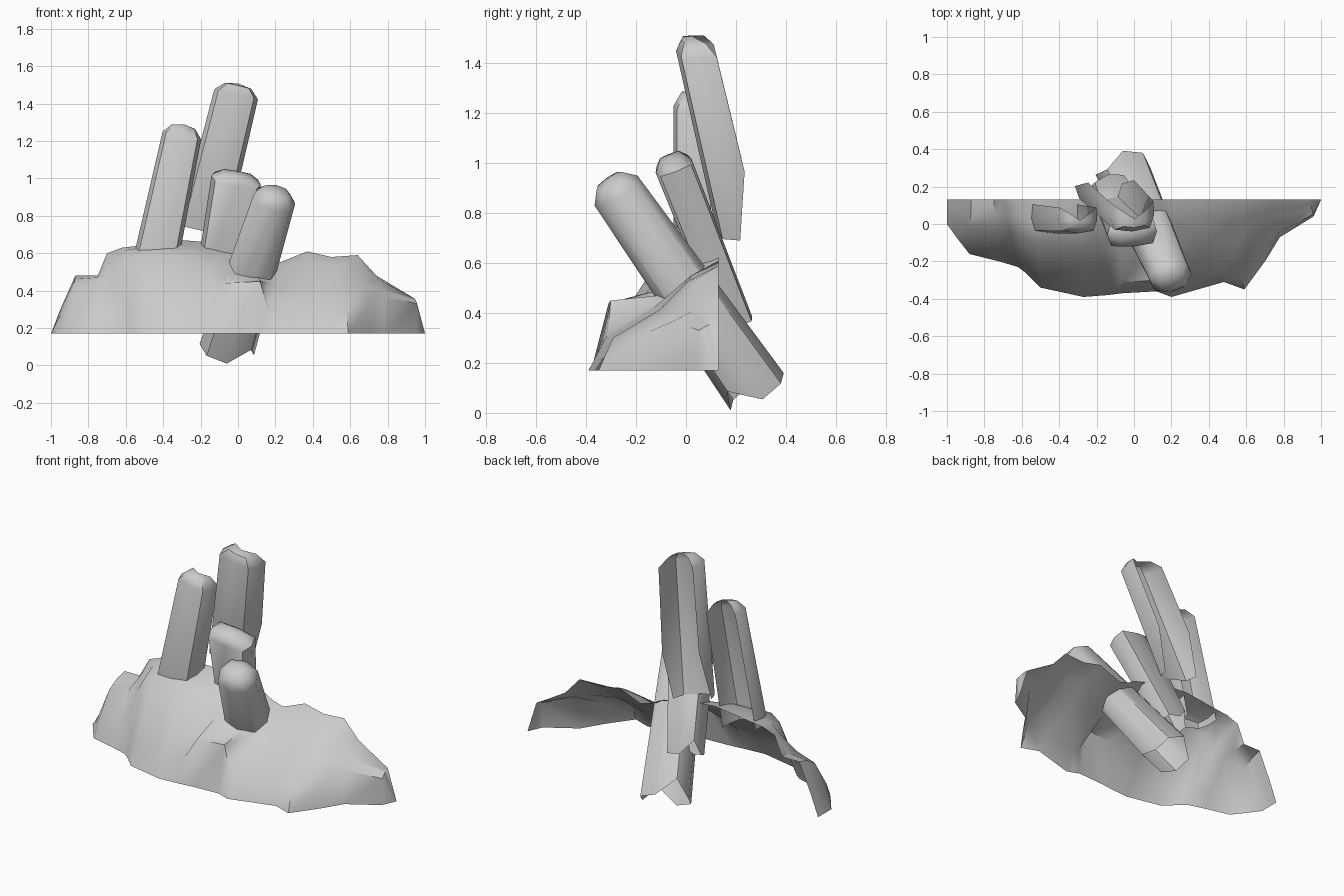
import bpy
import math
from mathutils import Vector

if "Cube" in bpy.data.objects:
    bpy.data.objects.remove(bpy.data.objects["Cube"], do_unlink=True)

# Single stone colour
stone = bpy.data.materials.new("stone_grey")
stone.use_nodes = True
stone.diffuse_color = (0.6, 0.6, 0.6, 1)
stone.node_tree.nodes["Principled BSDF"].inputs["Base Color"].default_value = stone.diffuse_color


def make_object(name, verts, faces, angle):
    mesh = bpy.data.meshes.new(name)
    mesh.from_pydata(verts, [], faces)
    mesh.validate()
    mesh.materials.append(stone)
    obj = bpy.data.objects.new(name, mesh)
    bpy.context.collection.objects.link(obj)
    bpy.ops.object.select_all(action="DESELECT")
    obj.select_set(True)
    bpy.context.view_layer.objects.active = obj
    bpy.ops.object.shade_smooth_by_angle(angle=math.radians(angle))
    return obj


def squared(value, power):
    return math.copysign(abs(value) ** power, value) if abs(value) > 0.001 else 0.0


def crystal(name, shoulder, foot, top_size, foot_size, cap, front_power, back_power,
            open_back=False, back_raise=0.0, notch=0.0, sides=8):
    """Leaning column with a blunt tip and a broken foot; an open back leaves a channel."""
    shoulder, foot = Vector(shoulder), Vector(foot)
    down = (foot - shoulder).normalized()
    side = Vector((1, 0, 0))
    side = (side - down * side.dot(down)).normalized()
    front = Vector((0, -1, 0)) if open_back else down.cross(side)
    rings = [
        (foot, foot_size, 1.0),
        (shoulder, top_size, 1.0),
        (shoulder - down * cap * 0.8, top_size, 0.6),
    ]
    verts = []
    for level, (centre, size, scale) in enumerate(rings):
        for i in range(sides):
            a = math.tau * i / sides
            power = back_power if math.sin(a) < -0.1 else front_power
            across = side * squared(math.cos(a), power) * size[0]
            point = centre + (across + front * squared(math.sin(a), power) * size[1]) * scale
            if level == 0:
                # Broken lower rim
                point -= down * (back_raise if math.sin(a) < -0.1 else 0.0)
                point -= down * (notch if i % 4 == 1 else 0.0)
            verts.append(point)
    verts.append(shoulder - down * cap)
    tip = len(verts) - 1
    faces = []
    for i in range(sides):
        if open_back and i in (sides - 3, sides - 2):
            continue
        j = (i + 1) % sides
        for level in range(len(rings) - 1):
            low, high = level * sides, (level + 1) * sides
            faces.append((low + j, low + i, high + i, high + j))
        faces.append((high + j, high + i, tip))
    return make_object(name, verts, faces, 50)


# Rock mound: base x, base y, ridge x, ridge z, step z, shelf z
BACK, FLOOR = 0.13, 0.17
columns = [
    (-1, 0, -1, .17, .17, .17),
    (-.95, -.07, -.95, .3, .2, .27),
    (-.88, -.16, -.87, .48, .25, .42),
    (-.72, -.2, -.75, .48, .27, .45),
    (-.62, -.23, -.7, .6, .28, .48),
    (-.58, -.26, -.62, .63, .29, .58),
    (-.5, -.34, -.53, .64, .28, .6),
    (-.27, -.39, -.3, .67, .28, .58),
    (-.14, -.38, -.17, .66, .31, .52),
    (-.06, -.37, -.1, .65, .44, .49),
    (.12, -.36, .1, .6, .45, .47),
    (.16, -.375, .15, .57, .31, .44),
    (.2, -.39, .22, .55, .29, .42),
    (.48, -.31, .37, .61, .28, .41),
    (.59, -.35, .5, .58, .3, .41),
    (.7, -.2, .64, .59, .32, .42),
    (.78, -.07, .74, .48, .37, .41),
    (.96, .04, .94, .36, .33, .35),
    (1, BACK, 1, .17, .17, .17),
]
verts, faces = [], []
for base_x, base_y, ridge_x, ridge_z, step_z, shelf_z in columns:
    upper_z = shelf_z + (ridge_z - shelf_z) * 0.7
    rows = ((0, FLOOR), (0.12, step_z), (0.5, shelf_z), (0.75, upper_z), (1, ridge_z))
    for t, z in rows:
        verts.append((base_x + (ridge_x - base_x) * t, base_y + (BACK - base_y) * t, z))
step = len(rows)
for c in range(len(columns) - 1):
    for r in range(step - 1):
        a = c * step + r
        faces.append((a, a + step, a + step + 1, a + 1))
make_object("rock_mound", verts, faces, 50)

# Crystal cluster
crystal("tall_crystal", (-.01, .04, 1.45), (-.19, .21, .72), (.12, .08), (.13, .085), .06,
        front_power=.6, back_power=.1, open_back=True, back_raise=.29)
crystal("left_crystal", (-.3, .02, 1.23), (-.44, .03, .56), (.105, .07), (.12, .08), .06,
        front_power=.6, back_power=.1, open_back=True)
crystal("middle_crystal", (-.01, -.05, .99), (-.14, .2, .36), (.135, .077), (.1, .07), .045,
        front_power=.5, back_power=.4, notch=.08)
crystal("front_crystal", (.195, -.28, .89), (-.06, .285, .085), (.115, .105), (.15, .13), .06,
        front_power=.85, back_power=.85, notch=.1)
